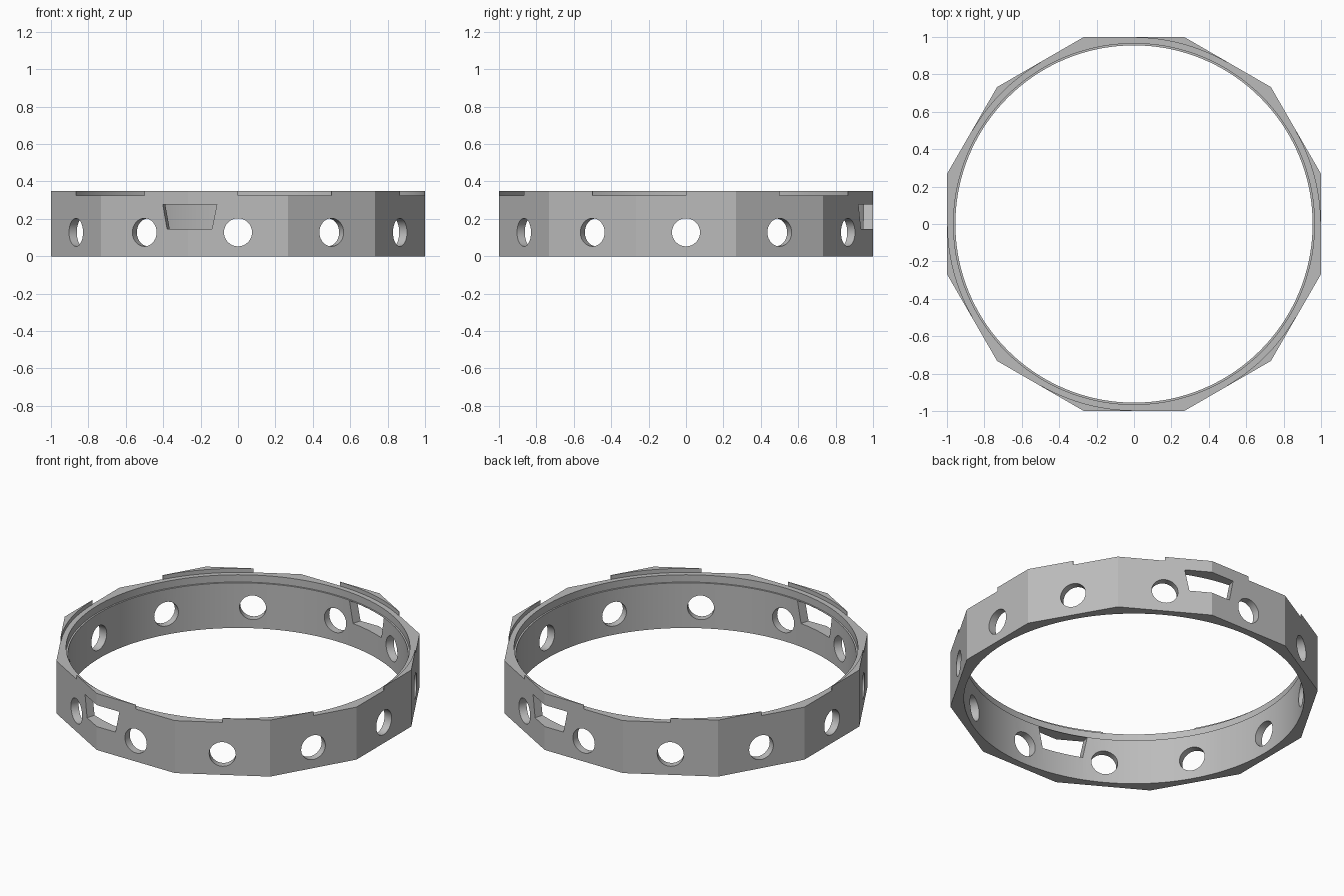
import bpy, bmesh
from math import sin, cos, tan, pi, radians
from mathutils import Matrix

if "Cube" in bpy.data.objects:
    bpy.data.objects.remove(bpy.data.objects["Cube"])

HEIGHT, STEP, LEDGE = 0.35, 0.325, 0.28
RIM_R, LIP_R, BORE_R = 0.996, 0.965, 0.955

grey = bpy.data.materials.new("light_grey")
grey.use_nodes = True
colour = (0.5, 0.5, 0.5, 1)
grey.diffuse_color = colour
grey.node_tree.nodes["Principled BSDF"].inputs["Base Color"].default_value = colour


def prism(name, outline, z0, z1, matrix=Matrix()):
    """Extrude a flat outline from z0 to z1, then place it with a matrix."""
    bm = bmesh.new()
    low = [bm.verts.new((x, y, z0)) for x, y in outline]
    high = [bm.verts.new((x, y, z1)) for x, y in outline]
    bm.faces.new(low[::-1])
    bm.faces.new(high)
    n = len(outline)
    for i in range(n):
        j = (i + 1) % n
        bm.faces.new((low[i], low[j], high[j], high[i]))
    bm.transform(matrix)
    bmesh.ops.recalc_face_normals(bm, faces=bm.faces)
    mesh = bpy.data.meshes.new(name)
    bm.to_mesh(mesh)
    bm.free()
    mesh.materials.append(grey)
    obj = bpy.data.objects.new(name, mesh)
    bpy.context.collection.objects.link(obj)
    return obj


def circle(radius, n, phase=0.0):
    return [(radius * cos(phase + 2 * pi * i / n), radius * sin(phase + 2 * pi * i / n))
            for i in range(n)]


def radial(angle, z):
    """Frame whose z axis points outward and whose y axis points up."""
    out = Matrix.Rotation(angle + pi / 2, 4, 'Z') @ Matrix.Rotation(pi / 2, 4, 'X')
    return Matrix.Translation((0, 0, z)) @ out


# Twelve-sided outer body with flats facing front, back and sides
ring = prism("ring_body", circle(1 / cos(pi / 12), 12, pi / 12), 0, HEIGHT)
cutters = []

# Top recess: round where corner tabs stay, wide open in every other sector
recess = []
for sector in range(12):
    radius = RIM_R if sector % 2 == 0 else 1.2
    for k in range(17):
        a = radians(30 * sector + 30 * k / 16)
        recess.append((radius * cos(a), radius * sin(a)))
cutters.append(prism("rim_recess_cutter", recess, STEP, 0.5))

# Bore with a shallow ledge under the rim
cutters.append(prism("bore_cutter", circle(BORE_R, 144), -0.2, 0.6))
cutters.append(prism("lip_cutter", circle(LIP_R, 144), LEDGE, 0.7))

# One round hole through each flat
for i in range(12):
    cutters.append(prism("hole_cutter", circle(0.075, 40), 0.8, 1.2,
                         radial(radians(30 * i), 0.128)))

# Two opposite tapered slots, each across a corner
slot = [(-0.124, 0.145), (0.124, 0.145), (0.15, 0.278), (-0.15, 0.278)]
for angle in (75, 255):
    cutters.append(prism("slot_cutter", slot, 0.8, 1.2, radial(radians(angle), 0)))

bpy.ops.object.select_all(action='DESELECT')
ring.select_set(True)
bpy.context.view_layer.objects.active = ring
for cutter in cutters:
    cutter.hide_render = True
    mod = ring.modifiers.new("cut", 'BOOLEAN')
    mod.operation = 'DIFFERENCE'
    mod.solver = 'EXACT'
    mod.object = cutter
    bpy.ops.object.modifier_apply(modifier=mod.name)
    bpy.data.objects.remove(cutter)

bpy.ops.object.shade_smooth_by_angle(angle=radians(20))
